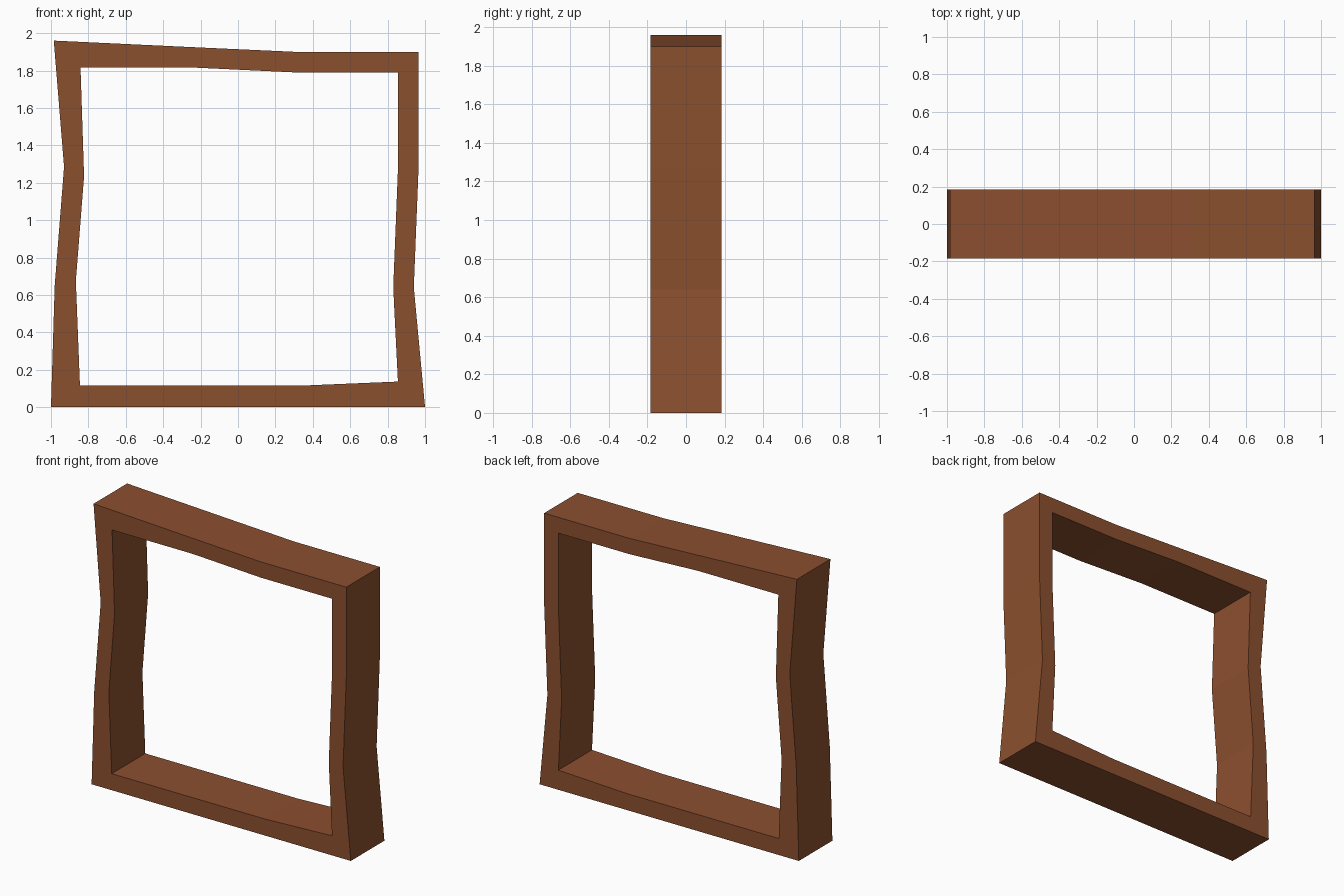
import bpy, bmesh

if "Cube" in bpy.data.objects:
    bpy.data.objects.remove(bpy.data.objects["Cube"])

HALF_DEPTH = 0.185

# Cross-section stations around the crooked frame: (outer x, z), (inner x, z)
STATIONS = [
    ((-1.0, 0.0), (-0.845, 0.115)),      # bottom left corner
    ((0.33, 0.0), (0.33, 0.115)),
    ((1.0, 0.0), (0.855, 0.137)),        # bottom right corner
    ((0.94, 0.64), (0.83, 0.64)),
    ((0.965, 1.27), (0.855, 1.27)),
    ((0.965, 1.90), (0.855, 1.79)),      # top right corner
    ((0.305, 1.90), (0.305, 1.79)),
    ((-0.22, 1.924), (-0.22, 1.815)),
    ((-0.985, 1.96), (-0.842, 1.815)),   # top left corner
    ((-0.93, 1.285), (-0.823, 1.235)),
    ((-0.98, 0.65), (-0.867, 0.675)),
]

wood = bpy.data.materials.new("brown wood")
wood.diffuse_color = (0.26, 0.079, 0.028, 1.0)
wood.use_nodes = True
wood.node_tree.nodes["Principled BSDF"].inputs["Base Color"].default_value = wood.diffuse_color

# Frame: rectangular section joined from station to station in a closed loop
bm = bmesh.new()
rings = []
for (ox, oz), (ix, iz) in STATIONS:
    section = [(ox, -HALF_DEPTH, oz), (ix, -HALF_DEPTH, iz),
               (ix, HALF_DEPTH, iz), (ox, HALF_DEPTH, oz)]
    rings.append([bm.verts.new(p) for p in section])

for i, ring in enumerate(rings):
    following = rings[(i + 1) % len(rings)]
    for k in range(4):
        n = (k + 1) % 4
        bm.faces.new((ring[k], following[k], following[n], ring[n]))

bmesh.ops.recalc_face_normals(bm, faces=bm.faces)
mesh = bpy.data.meshes.new("wooden_frame")
bm.to_mesh(mesh)
bm.free()
mesh.materials.append(wood)
frame = bpy.data.objects.new("wooden_frame", mesh)
bpy.context.collection.objects.link(frame)
